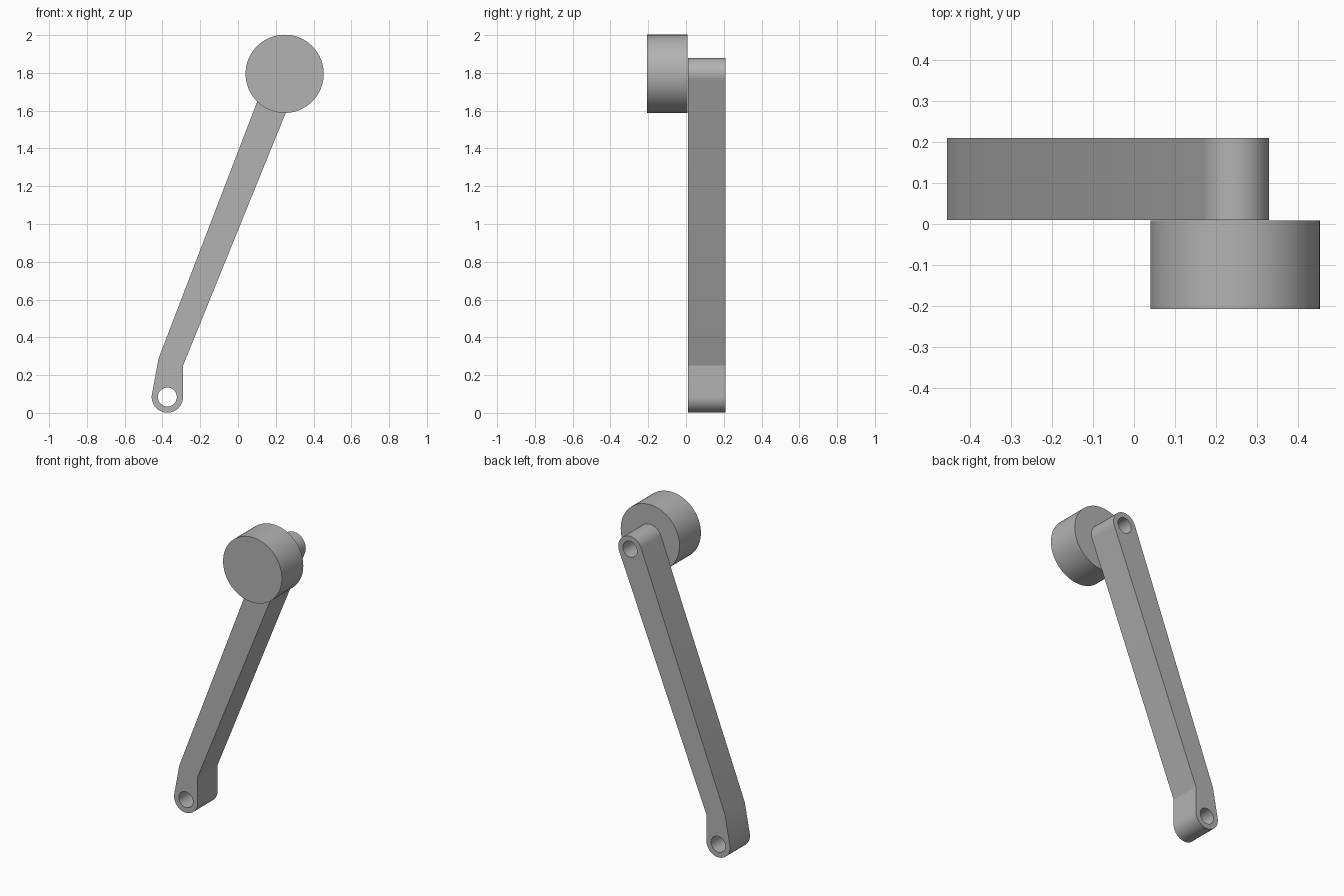
import bpy
import bmesh
from math import cos, sin, radians
from mathutils import Vector

if "Cube" in bpy.data.objects:
    bpy.data.objects.remove(bpy.data.objects["Cube"])

GREY = (0.45, 0.45, 0.45, 1)
metal = bpy.data.materials.new("plain grey")
metal.use_nodes = True
metal.diffuse_color = GREY
metal.node_tree.nodes["Principled BSDF"].inputs["Base Color"].default_value = GREY


def arc(centre, radius, start, end, steps):
    """Points in the XZ plane along an arc, angles in degrees."""
    angles = [radians(start + (end - start) * i / steps) for i in range(steps + 1)]
    return [(centre[0] + radius * cos(a), centre[1] + radius * sin(a)) for a in angles]


def circle(centre, radius, steps=64):
    return arc(centre, radius, 0, 360, steps)[:-1]


def plate(name, loops, y_front, y_back):
    """Fill an outline with optional holes and extrude it along Y."""
    bm = bmesh.new()
    edges = []
    for loop in loops:
        verts = [bm.verts.new((x, y_front, z)) for x, z in loop]
        edges += [bm.edges.new((v, verts[i - 1])) for i, v in enumerate(verts)]
    bmesh.ops.triangle_fill(bm, edges=edges, use_beauty=True, normal=(0, -1, 0))
    result = bmesh.ops.extrude_face_region(bm, geom=bm.faces[:])
    moved = [g for g in result["geom"] if isinstance(g, bmesh.types.BMVert)]
    bmesh.ops.translate(bm, verts=moved, vec=Vector((0, y_back - y_front, 0)))
    bmesh.ops.recalc_face_normals(bm, faces=bm.faces[:])
    mesh = bpy.data.meshes.new(name)
    bm.to_mesh(mesh)
    bm.free()
    mesh.materials.append(metal)
    obj = bpy.data.objects.new(name, mesh)
    bpy.context.collection.objects.link(obj)
    bpy.ops.object.select_all(action="DESELECT")
    obj.select_set(True)
    bpy.context.view_layer.objects.active = obj
    bpy.ops.object.shade_smooth_by_angle(angle=radians(12))
    return obj


top, bottom = (0.247, 1.795), (-0.374, 0.084)

# Bent arm with rounded ends and a hole through each end
outline = arc(top, 0.083, -21.5, 158.5, 32)
outline += [(-0.42, 0.29)]
outline += arc(bottom, 0.083, 169, 360, 32)
outline += [(-0.291, 0.25)]
plate("crank_arm", [outline, circle(top, 0.05), circle(bottom, 0.05)], 0.01, 0.21)

# Round knob on the front of the upper end
plate("round_knob", [circle(top, 0.207)], -0.207, 0.008)
